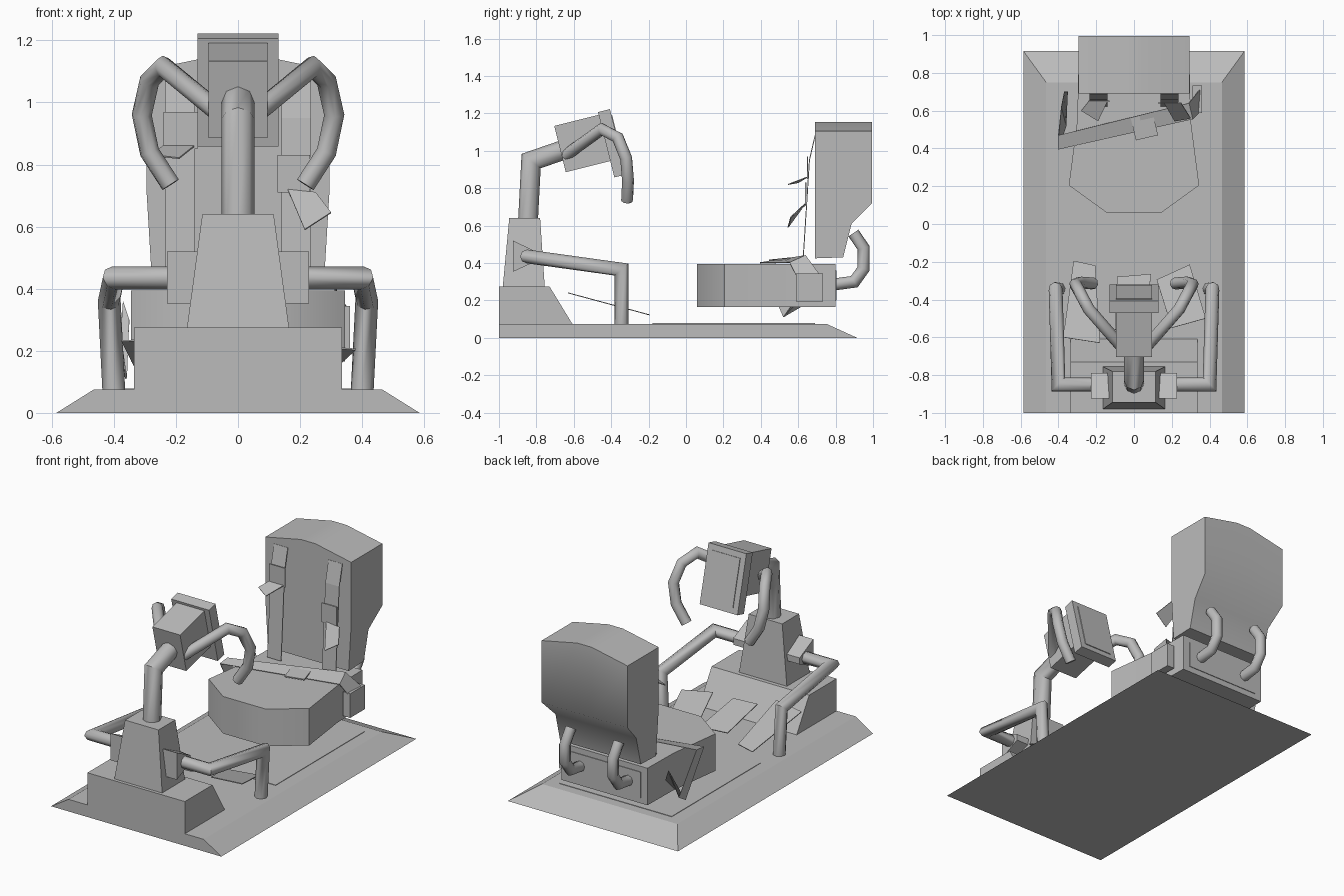
import bpy, bmesh, math
from mathutils import Vector, Matrix

cube = bpy.data.objects.get("Cube")
if cube:
    bpy.data.objects.remove(cube, do_unlink=True)

grey = bpy.data.materials.new("plain_grey")
grey.use_nodes = True
grey.diffuse_color = (0.5, 0.5, 0.5, 1)
grey.node_tree.nodes["Principled BSDF"].inputs["Base Color"].default_value = (0.5, 0.5, 0.5, 1)


def make(name, verts, faces, smooth=None, closed=True):
    bm = bmesh.new()
    vs = [bm.verts.new(v) for v in verts]
    for f in faces:
        bm.faces.new([vs[i] for i in f])
    if closed:
        bmesh.ops.recalc_face_normals(bm, faces=bm.faces[:])
    me = bpy.data.meshes.new(name)
    bm.to_mesh(me)
    bm.free()
    me.materials.append(grey)
    ob = bpy.data.objects.new(name, me)
    bpy.context.collection.objects.link(ob)
    if smooth:
        bpy.ops.object.select_all(action='DESELECT')
        ob.select_set(True)
        bpy.context.view_layer.objects.active = ob
        bpy.ops.object.shade_smooth_by_angle(angle=math.radians(smooth))
    return ob


def loft(name, rings, smooth=None):
    """Skin a row of equal rings and cap both ends."""
    n = len(rings[0])
    verts = [v for r in rings for v in r]
    faces = [list(range(n)), list(range(len(verts) - n, len(verts)))]
    for k in range(len(rings) - 1):
        for i in range(n):
            j = (i + 1) % n
            faces.append([k * n + i, k * n + j, k * n + n + j, k * n + n + i])
    return make(name, verts, faces, smooth)


def side_prism(name, profile, x0, x1):
    return loft(name, [[(x, y, z) for y, z in profile] for x in (x0, x1)])


def rect(x, y0, y1, z):
    return [(-x, y0, z), (x, y0, z), (x, y1, z), (-x, y1, z)]


def box(name, centre, size, tilt=0, turn=0):
    rot = Matrix.Rotation(turn, 3, 'Z') @ Matrix.Rotation(tilt, 3, 'X')
    rings = [[Vector(centre) + rot @ Vector((a * size[0], b * size[1], c * size[2])) / 2
              for a, b in ((-1, -1), (1, -1), (1, 1), (-1, 1))] for c in (-1, 1)]
    return loft(name, rings)


def tube(name, path, radius, sides=8):
    """Round tube with mitred bends."""
    pts = [Vector(p) for p in path]
    d = (pts[1] - pts[0]).normalized()
    u = d.orthogonal().normalized()
    w = d.cross(u)
    angles = [2 * math.pi * i / sides for i in range(sides)]
    ring = [pts[0] + radius * (u * math.cos(a) + w * math.sin(a)) for a in angles]
    rings = [ring]
    for k in range(1, len(pts)):
        d = (pts[k] - pts[k - 1]).normalized()
        nxt = (pts[k + 1] - pts[k]).normalized() if k + 1 < len(pts) else d
        n = (d + nxt).normalized()
        ring = [p + d * ((pts[k] - p).dot(n) / d.dot(n)) for p in ring]
        rings.append(ring)
    return loft(name, rings, 50)


def ribbon(name, edge_a, edge_b):
    """Thin strip between two edge lines."""
    n = len(edge_a)
    faces = [(i, i + 1, n + i + 1, n + i) for i in range(n - 1)]
    ob = make(name, edge_a + edge_b, faces, closed=False)
    mod = ob.modifiers.new("thickness", 'SOLIDIFY')
    mod.thickness = 0.005
    mod.offset = 0
    return ob


def flip(path, s):
    return [(s * x, y, z) for x, y, z in path]


# Base platform, floor panel and front plinth
loft("base_platform", [rect(0.585, -1, 0.915, 0), rect(0.465, -1, 0.75, 0.075)])
box("floor_panel", (0, 0.255, 0.075), (0.77, 0.87, 0.006))
side_prism("front_plinth", [(-1, 0.07), (-1, 0.275), (-0.73, 0.275), (-0.605, 0.07)], -0.335, 0.335)

# Steering column and bent neck
loft("column", [rect(0.165, -0.98, -0.755, 0.27), rect(0.115, -0.945, -0.78, 0.64)])
tube("column_neck", [(0, -0.845, 0.62), (0, -0.828, 0.945), (0, -0.64, 1.01)], 0.053)

# Control head with screen
lean = math.radians(14)
box("control_head", (0, -0.55, 1.04), (0.19, 0.255, 0.255), lean)
box("display_housing", (0, -0.395, 1.04), (0.26, 0.065, 0.36), lean)
box("screen", (0, -0.362, 1.048), (0.19, 0.006, 0.29), lean)

for s, side in ((1, "left"), (-1, "right")):
    # Curved grips
    tube(side + "_grip", flip([(0.07, -0.645, 0.975), (0.24, -0.45, 1.115), (0.285, -0.365, 1.07),
                               (0.31, -0.32, 0.96), (0.285, -0.31, 0.84), (0.217, -0.315, 0.735)], s), 0.032)
    # Side rails with their hubs
    tube(side + "_rail", flip([(0.15, -0.85, 0.435), (0.40, -0.85, 0.435),
                               (0.415, -0.345, 0.365), (0.40, -0.345, 0.07)], s), 0.037)
    side_prism(side + "_rail_hub", [(-0.925, 0.52), (-0.925, 0.353), (-0.79, 0.415), (-0.79, 0.455)],
               s * 0.11, s * 0.228)
    # Hooked pipes behind the seat
    tube(side + "_seat_pipe", flip([(0.165, 0.79, 0.285), (0.165, 0.90, 0.30), (0.165, 0.95, 0.37),
                                    (0.165, 0.95, 0.48), (0.165, 0.895, 0.56)], s), 0.032)
    # Shoulder straps
    ribbon(side + "_shoulder_strap", flip([(0.14, 0.69, 1.08), (0.14, 0.66, 0.95), (0.14, 0.625, 0.40)], s),
           flip([(0.235, 0.69, 1.08), (0.235, 0.66, 0.95), (0.235, 0.625, 0.40)], s))

# Strap buckles and loose flaps
box("left_strap_buckle", (0.18, 0.64, 0.77), (0.105, 0.006, 0.12))
box("right_strap_buckle", (-0.185, 0.65, 0.91), (0.11, 0.006, 0.12))
ribbon("left_strap_flap", [(0.16, 0.64, 0.72), (0.215, 0.545, 0.59)], [(0.25, 0.64, 0.71), (0.30, 0.56, 0.645)])
ribbon("right_strap_flap", [(-0.24, 0.65, 0.86), (-0.28, 0.60, 0.83)], [(-0.14, 0.65, 0.86), (-0.19, 0.545, 0.82)])

# Seat cushion
half = [(0.145, 0.06), (0.345, 0.205), (0.30, 0.55), (0.295, 0.80)]
outline = half + [(-x, y) for x, y in reversed(half)]
loft("seat_cushion", [[(x, y, z) for x, y in outline] for z in (0.165, 0.395)], 50)
box("cushion_back_panel", (0, 0.80, 0.28), (0.5, 0.008, 0.16))

# Backrest with a crowned top and a tapered lower half
profile = [(0.69, 0.425), (0.69, 0.72), (0.69, 1.155), (0.995, 1.155), (0.995, 0.72), (0.885, 0.61), (0.84, 0.43)]
rings = []
for x in (-0.295, -0.05, 0.05, 0.295):
    drop = 0.05 if abs(x) > 0.1 else 0
    rings.append([(x * (1 if z > 0.7 else 0.94), y, z - drop * (z > 1)) for y, z in profile])
loft("backrest", rings, 48)

# Lap belt with hanging loop, clasp and anchor
ribbon("lap_belt", [(-0.35, 0.70, 0.30), (-0.36, 0.52, 0.11), (-0.40, 0.395, 0.402), (0.31, 0.555, 0.402), (0.355, 0.60, 0.31)],
       [(-0.37, 0.70, 0.36), (-0.385, 0.62, 0.17), (-0.40, 0.47, 0.41), (0.29, 0.64, 0.44), (0.355, 0.72, 0.33)])
box("belt_clasp", (0.055, 0.515, 0.42), (0.12, 0.12, 0.008), 0.1, 0.23)
box("belt_anchor", (0.335, 0.66, 0.27), (0.05, 0.145, 0.15))


# Pedal plates sharing one sloping plane
def pedal(name, corners):
    p = [(x, y, 0.24 - 0.27 * (y + 0.63)) for x, y in corners]
    ribbon(name, [p[0], p[3]], [p[1], p[2]])


pedal("right_pedal", [(-0.32, -0.195), (-0.205, -0.22), (-0.18, -0.63), (-0.375, -0.60)])
pedal("middle_pedal", [(-0.09, -0.28), (0.09, -0.265), (0.06, -0.55), (-0.10, -0.56)])
pedal("left_pedal", [(0.12, -0.295), (0.295, -0.215), (0.38, -0.50), (0.20, -0.55)])
